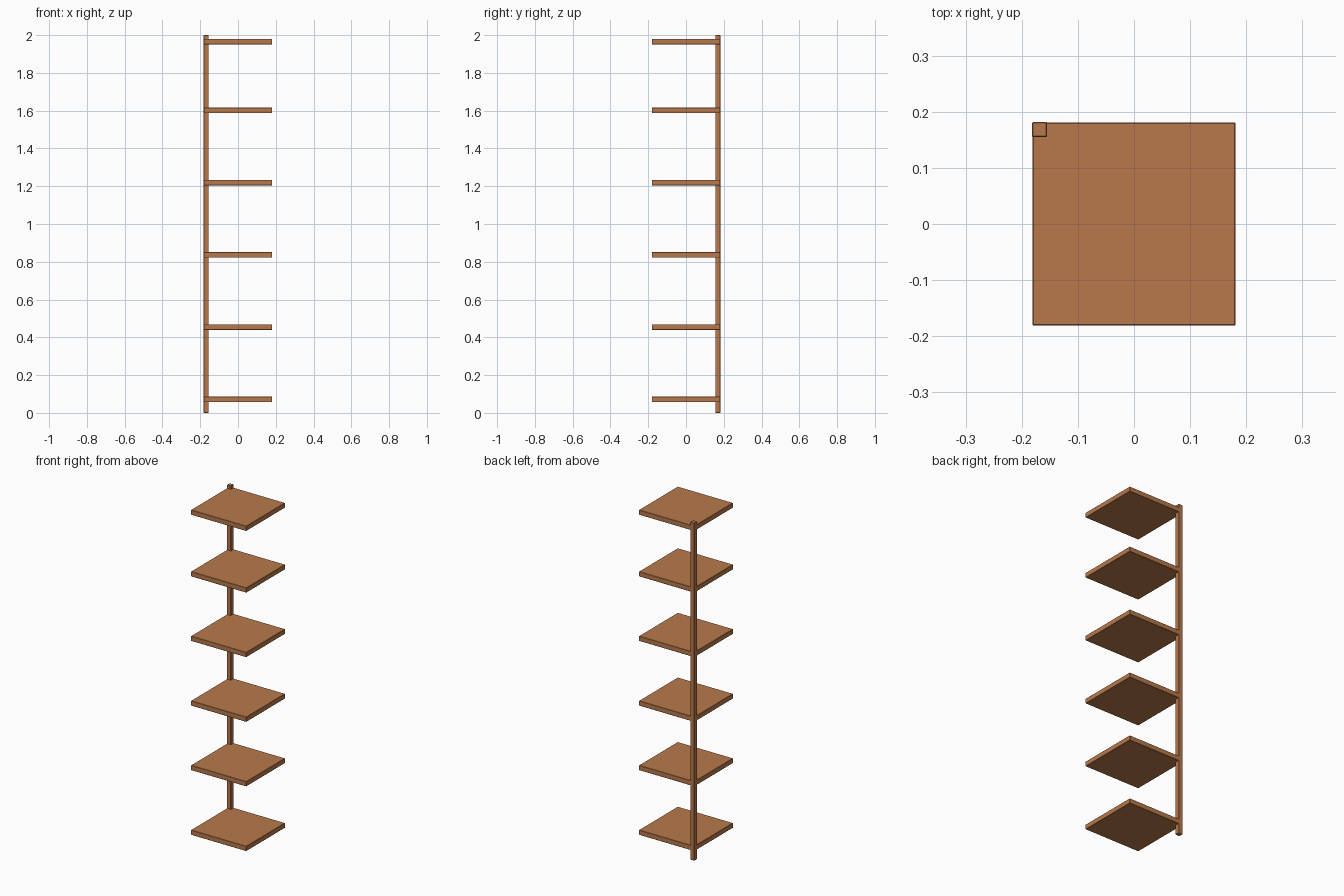
import bpy

if "Cube" in bpy.data.objects:
    bpy.data.objects.remove(bpy.data.objects["Cube"])

# one flat wood colour
wood = bpy.data.materials.new("brown wood")
wood.diffuse_color = (0.48, 0.19, 0.07, 1)
wood.use_nodes = True
wood.node_tree.nodes["Principled BSDF"].inputs["Base Color"].default_value = wood.diffuse_color


def box(name, x0, x1, y0, y1, z0, z1, bevel=0.0015):
    bpy.ops.mesh.primitive_cube_add(
        size=1, location=((x0 + x1) / 2, (y0 + y1) / 2, (z0 + z1) / 2))
    ob = bpy.context.object
    ob.name = name
    ob.scale = (x1 - x0, y1 - y0, z1 - z0)
    bpy.ops.object.transform_apply(location=False, rotation=False, scale=True)
    ob.data.materials.append(wood)
    mod = ob.modifiers.new("soft edges", "BEVEL")
    mod.width = bevel
    mod.segments = 1
    return ob


HALF = 0.181      # half width of a square shelf
POST = 0.026      # post thickness
THICK = 0.029     # shelf thickness

# back left corner post, a hair proud of the shelf edges
e = 0.0006
box("corner_post", -HALF - e, -HALF + POST, HALF - POST, HALF + e, 0, 2)

# six shelves
for i, z in enumerate((0.071, 0.454, 0.836, 1.219, 1.601, 1.966)):
    box(f"shelf_{i + 1}", -HALF, HALF, -HALF, HALF, z - THICK / 2, z + THICK / 2)
